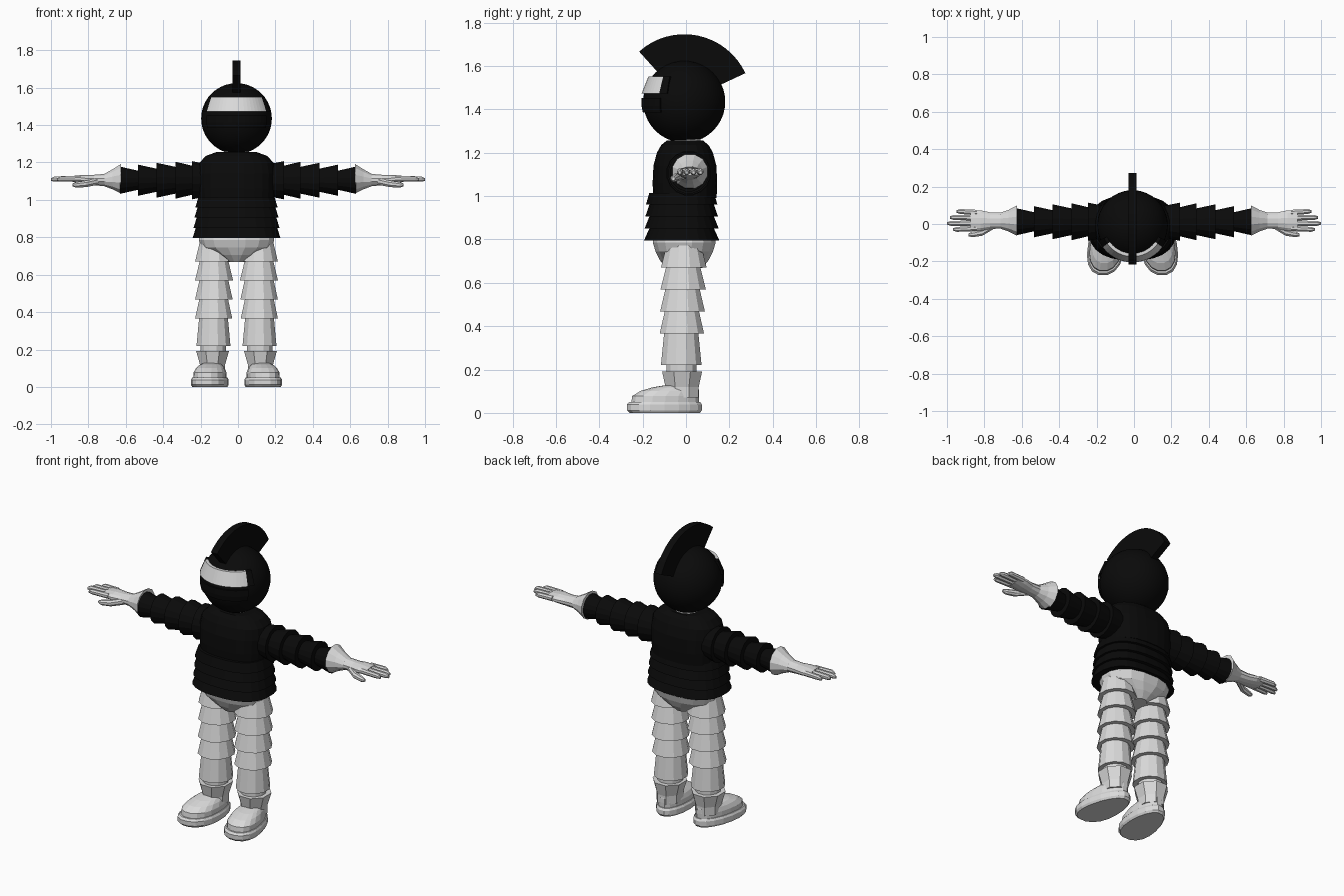
import bpy, bmesh, math
from math import sin, cos, pi, radians

if "Cube" in bpy.data.objects:
    bpy.data.objects.remove(bpy.data.objects["Cube"])

CX = -0.008                     # body axis
HEAD = (CX, -0.008, 1.435)      # helmet centre


def material(name, value):
    m = bpy.data.materials.new(name)
    m.use_nodes = True
    colour = (value, value, value, 1)
    m.diffuse_color = colour
    m.node_tree.nodes["Principled BSDF"].inputs["Base Color"].default_value = colour
    return m


BLACK = material("black armour", 0.003)
WHITE = material("white cloth", 0.7)


def loft(name, rings, mat):
    """Skin a list of equal-length point rings and cap both ends."""
    bm = bmesh.new()
    loops = [[bm.verts.new(p) for p in r] for r in rings]
    n = len(loops[0])
    for a, b in zip(loops, loops[1:]):
        for i in range(n):
            j = (i + 1) % n
            bm.faces.new((a[i], a[j], b[j], b[i]))
    bm.faces.new(loops[0])
    bm.faces.new(loops[-1])
    bmesh.ops.recalc_face_normals(bm, faces=bm.faces)
    mesh = bpy.data.meshes.new(name)
    bm.to_mesh(mesh)
    bm.free()
    mesh.materials.append(mat)
    obj = bpy.data.objects.new(name, mesh)
    bpy.context.collection.objects.link(obj)
    return obj


def smooth(obj):
    bpy.ops.object.select_all(action="DESELECT")
    obj.select_set(True)
    bpy.context.view_layer.objects.active = obj
    bpy.ops.object.shade_smooth_by_angle(angle=radians(30))


def soft(v, p):
    return math.copysign(abs(v) ** (2 / p), v)


def level_ring(x, y, z, rx, ry, n=12, p=2):
    """Horizontal ring; p above 2 makes it boxier."""
    turns = [2 * pi * (i + 0.5) / n for i in range(n)]
    return [(x + rx * soft(cos(a), p), y + ry * soft(sin(a), p), z) for a in turns]


def side_ring(x, y, z, ry, rz, n=12):
    """Ring facing along x."""
    turns = [2 * pi * (i + 0.5) / n for i in range(n)]
    return [(x, y + ry * cos(a), z + rz * sin(a)) for a in turns]


def head_band(name, profile, half_angle, steps, mat, start=None):
    """Sweep a (radius, height) profile round the front of the helmet."""
    first = -half_angle if start is None else start
    rings = []
    for i in range(steps + 1):
        a = radians(first + (half_angle - first) * i / steps)
        rings.append([(HEAD[0] + r * sin(a), HEAD[1] - r * cos(a), z) for r, z in profile])
    return loft(name, rings, mat)


# Helmet
bpy.ops.mesh.primitive_uv_sphere_add(segments=32, ring_count=20, radius=0.189, location=HEAD)
helmet = bpy.context.object
helmet.name = "helmet"
helmet.data.materials.append(BLACK)
smooth(helmet)

# Crest: a flat arc over the helmet
crest = []
for i in range(17):
    a = radians(25 + 107 * i / 16)
    crest.append([(HEAD[0] + x, HEAD[1] + r * cos(a), HEAD[2] + r * sin(a))
                  for x, r in ((-0.021, 0.168), (0.021, 0.168), (0.021, 0.311), (-0.021, 0.311))])
loft("crest", crest, BLACK)

# Visor, its hinges and the chin guard
visor_profile = [(0.15, 1.472), (0.197, 1.472), (0.166, 1.55), (0.13, 1.55)]
head_band("visor", visor_profile, 54, 18, WHITE)
for side, label in ((1, "left"), (-1, "right")):
    head_band(label + "_visor_hinge", visor_profile, side * 66, 3, BLACK, side * 54)
head_band("chin_guard", [(0.15, 1.385), (0.191, 1.385), (0.197, 1.415), (0.197, 1.452), (0.15, 1.452)],
          55, 16, BLACK)

# Neck
loft("neck", [level_ring(CX, 0, z, 0.07, 0.07) for z in (1.2, 1.3)], WHITE)

# Chest
chest = [(0.99, 0.2, 0.147), (1.06, 0.206, 0.15), (1.14, 0.208, 0.146),
         (1.2, 0.198, 0.13), (1.235, 0.165, 0.11), (1.255, 0.11, 0.085)]
loft("chest", [level_ring(CX, -0.005, z, rx, ry, 24, 2.5) for z, rx, ry in chest], BLACK)

# Waist: overlapping skirts
waist = []
top = 1.015
for i, low in enumerate((0.96, 0.905, 0.85, 0.795)):
    wide = 0.222 + 0.005 * i
    waist.append(level_ring(CX, -0.02, top, wide - 0.018, 0.15, 24, 2.5))
    waist.append(level_ring(CX, -0.02, low, wide, 0.166 + 0.003 * i, 24, 2.5))
    top = low
loft("waist_skirts", waist, BLACK)

# Hips
hips = [(0.83, 0.195, 0.14), (0.785, 0.205, 0.147), (0.745, 0.19, 0.135),
        (0.705, 0.115, 0.115), (0.668, 0.05, 0.085)]
loft("hips", [level_ring(CX, -0.008, z, rx, ry, 16, 2.3) for z, rx, ry in hips], WHITE)


def sleeve(label, s):
    rings = []
    start = 0.14
    for end, wide in ((0.245, 0.104), (0.335, 0.101), (0.435, 0.095), (0.535, 0.085), (0.63, 0.074)):
        narrow = wide - 0.022
        rings.append(side_ring(s * start, 0.012, 1.105, narrow, narrow, 16))
        rings.append(side_ring(s * end, 0.012, 1.105, wide, wide, 16))
        start = end
    loft(label + "_sleeve", rings, BLACK)


def glove(label, s):
    palm = [(0.625, 1.113, 0.084, 0.082), (0.67, 1.11, 0.06, 0.056), (0.715, 1.106, 0.044, 0.034),
            (0.77, 1.106, 0.046, 0.029), (0.82, 1.109, 0.057, 0.026), (0.875, 1.112, 0.057, 0.018)]
    loft(label + "_glove", [side_ring(s * x, 0.018, z, ry, rz) for x, z, ry, rz in palm], WHITE)
    for i, tip in enumerate((0.968, 1.0, 0.985, 0.95)):
        y = -0.023 + 0.028 * i
        spread = 0.004 * (i - 1.5)
        loft(f"{label}_finger_{i + 1}",
             [side_ring(s * 0.84, y, 1.112, 0.016, 0.017, 8),
              side_ring(s * (tip - 0.02), y + spread, 1.112, 0.014, 0.015, 8),
              side_ring(s * tip, y + spread, 1.108, 0.007, 0.008, 8)], WHITE)
    loft(label + "_thumb",
         [side_ring(s * x, y, z, r, r, 8) for x, y, z, r in
          ((0.745, -0.005, 1.1, 0.02), (0.81, -0.045, 1.086, 0.019),
           (0.865, -0.056, 1.08, 0.016), (0.885, -0.058, 1.08, 0.008))], WHITE)


def leg(label, s):
    rings = []
    top = 0.775
    for i, (low, wide) in enumerate(((0.67, 0.106), (0.57, 0.105), (0.467, 0.104), (0.365, 0.103), (0.22, 0.094))):
        x, y = CX + s * (0.119 + 0.001 * i), -0.01 - 0.003 * i
        rings.append(level_ring(x, y, top, 0.08, 0.082))
        rings.append(level_ring(x, y, low, wide, wide + 0.003))
        top = low
    for z in (0.22, 0.15):
        rings.append(level_ring(CX + s * 0.125, -0.02, z, 0.07, 0.072))
    loft(label + "_leg", rings, WHITE)


def boot(label, s):
    # Flared cuff
    cuff = [(0.192, 0.07, 0.072), (0.192, 0.095, 0.1), (0.12, 0.073, 0.083), (0.07, 0.073, 0.083)]
    loft(label + "_boot_cuff",
         [level_ring(CX + s * 0.128, -0.018, z, rx, ry, 8) for z, rx, ry in cuff], WHITE)

    # Foot outline, wide at the toe and turned slightly outward
    def outline(z, front, back, half, n=18):
        pts = []
        for i in range(n):
            a = 2 * pi * i / n
            y = (front + back) / 2 + (back - front) / 2 * soft(sin(a), 2.2)
            x = half * soft(cos(a), 2.2) * (0.86 - 0.16 * sin(a))
            turn = -0.11 * (y - 0.02)
            pts.append((CX + s * (0.126 + x + turn), y, z))
        return pts

    sole = [(0, -0.263, 0.066, 0.105), (0.012, -0.275, 0.076, 0.113),
            (0.038, -0.275, 0.076, 0.113), (0.05, -0.264, 0.068, 0.105)]
    upper = [(0.045, -0.255, 0.062, 0.099), (0.078, -0.25, 0.063, 0.098),
             (0.102, -0.21, 0.062, 0.085), (0.118, -0.155, 0.058, 0.068), (0.127, -0.1, 0.05, 0.05)]
    loft(label + "_sole", [outline(*r) for r in sole], WHITE)
    loft(label + "_boot", [outline(*r) for r in upper], WHITE)


for side, label in ((1, "left"), (-1, "right")):
    for part in (sleeve, glove, leg, boot):
        part(label, side)
